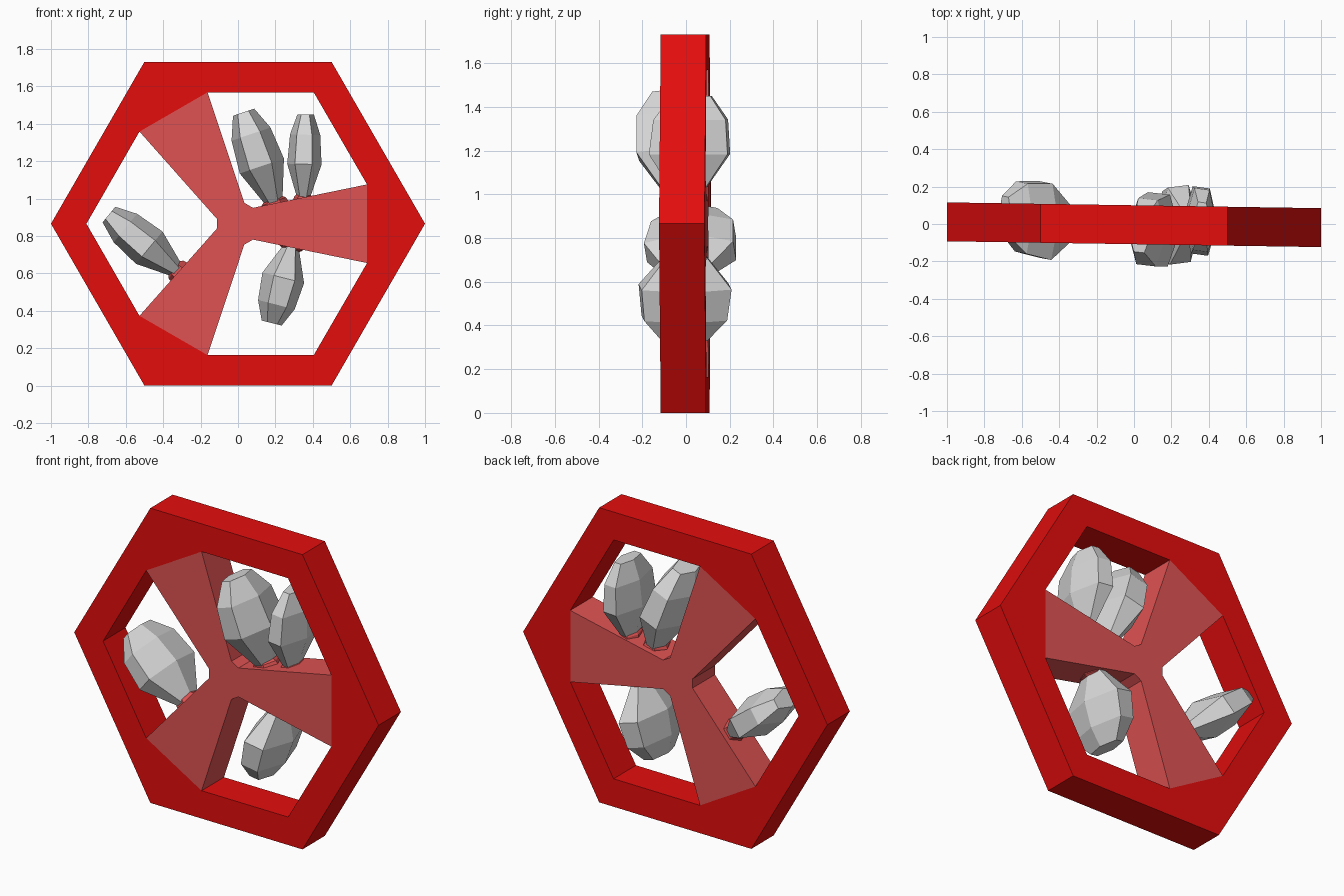
import bpy, bmesh, math
from mathutils import Vector

if "Cube" in bpy.data.objects:
    bpy.data.objects.remove(bpy.data.objects["Cube"])

CZ = 0.866          # height of the wheel centre
SLOPE = -0.0155     # slight turn of the wheel about z
HALF = 0.104        # half thickness of the wheel


def material(name, rgb):
    m = bpy.data.materials.new(name)
    m.diffuse_color = (*rgb, 1)
    m.use_nodes = True
    m.node_tree.nodes["Principled BSDF"].inputs["Base Color"].default_value = m.diffuse_color
    return m


RED = material("red", (0.78, 0.004, 0.004))
PALE_RED = material("pale_red", (0.74, 0.085, 0.085))
GREY = material("light_grey", (0.68, 0.68, 0.68))


def finish(name, bm, mat):
    bmesh.ops.recalc_face_normals(bm, faces=bm.faces[:])
    me = bpy.data.meshes.new(name)
    bm.to_mesh(me)
    bm.free()
    me.materials.append(mat)
    ob = bpy.data.objects.new(name, me)
    bpy.context.collection.objects.link(ob)
    return ob


def threefold(points):
    """Repeat 2D points around the wheel centre in 120 degree steps."""
    out = []
    for k in range(3):
        c, s = math.cos(k * math.tau / 3), math.sin(k * math.tau / 3)
        out += [(x * c - z * s, x * s + z * c) for x, z in points]
    return out


def plate(name, loops, mat):
    """Flat outline (with optional hole) extruded through the wheel thickness."""
    bm = bmesh.new()
    for loop in loops:
        vs = [bm.verts.new((x, SLOPE * x - 0.004 - HALF, z + CZ)) for x, z in loop]
        for a, b in zip(vs, vs[1:] + vs[:1]):
            bm.edges.new((a, b))
    bmesh.ops.triangle_fill(bm, edges=bm.edges[:], use_beauty=True)
    ext = bmesh.ops.extrude_face_region(bm, geom=bm.faces[:], use_keep_orig=True)
    moved = [g for g in ext["geom"] if isinstance(g, bmesh.types.BMVert)]
    bmesh.ops.translate(bm, verts=moved, vec=(0, 2 * HALF, 0))
    return finish(name, bm, mat)


def lathe(name, base, tip, rings, sides, turn, mat):
    """Faceted solid along base-tip; rings are (fraction, in-plane radius, y radius)."""
    base, tip = Vector(base), Vector(tip)
    across = (tip - base).cross(Vector((0, 1, 0))).normalized()
    bm = bmesh.new()
    rows = []
    for f, r, ry in rings:
        c = base.lerp(tip, f)
        rows.append([bm.verts.new(c + across * r * math.cos(a) + Vector((0, ry * math.sin(a), 0)))
                     for a in (turn + math.tau * i / sides for i in range(sides))])
    for lo, hi in zip(rows, rows[1:]):
        for i in range(sides):
            j = (i + 1) % sides
            bm.faces.new((lo[i], lo[j], hi[j], hi[i]))
    bm.faces.new(rows[0])
    bm.faces.new(rows[-1])
    return finish(name, bm, mat)


# Hexagonal rim; three corners of its opening are cut off where spokes land
outer = [(math.cos(i * math.pi / 3), math.sin(i * math.pi / 3) * 0.9999) for i in range(6)]
plate("rim", [outer, threefold([(0.69, -0.21), (0.69, 0.21), (0.405, 0.702)])], RED)

# Three flaring spokes joined at the hub
plate("spokes", [threefold([(0.08, -0.085), (0.69, -0.21), (0.69, 0.21), (0.08, 0.085)])], PALE_RED)

# Crystals growing from the spokes: base, tip, in-plane radius, y radius
crystals = [
    ((0.195, -0.01, 0.975), (0.03, -0.055, 1.462), 0.125, 0.222),
    ((0.35, 0.01, 1.00), (0.362, 0.025, 1.45), 0.092, 0.208),
    ((-0.325, 0.0, 0.615), (-0.69, 0.045, 0.915), 0.112, 0.236),
    ((0.285, 0.0, 0.745), (0.18, -0.01, 0.335), 0.115, 0.238),
]
for n, (base, tip, r, ry) in enumerate(crystals, 1):
    rings = [(0.0, r * 0.36, ry * 0.34), (0.41, r, ry),
             (0.76, r * 0.88, ry * 0.92), (1.0, r * 0.48, ry * 0.5)]
    lathe(f"crystal_{n}", base, tip, rings, 6, 0.06, GREY)
    # Low faceted socket holding the crystal root
    socket = [(-0.08, r * 0.65, 0.095), (0.02, r * 0.55, 0.08), (0.06, r * 0.35, 0.055)]
    lathe(f"socket_{n}", base, tip, socket, 6, 0.06, PALE_RED)
